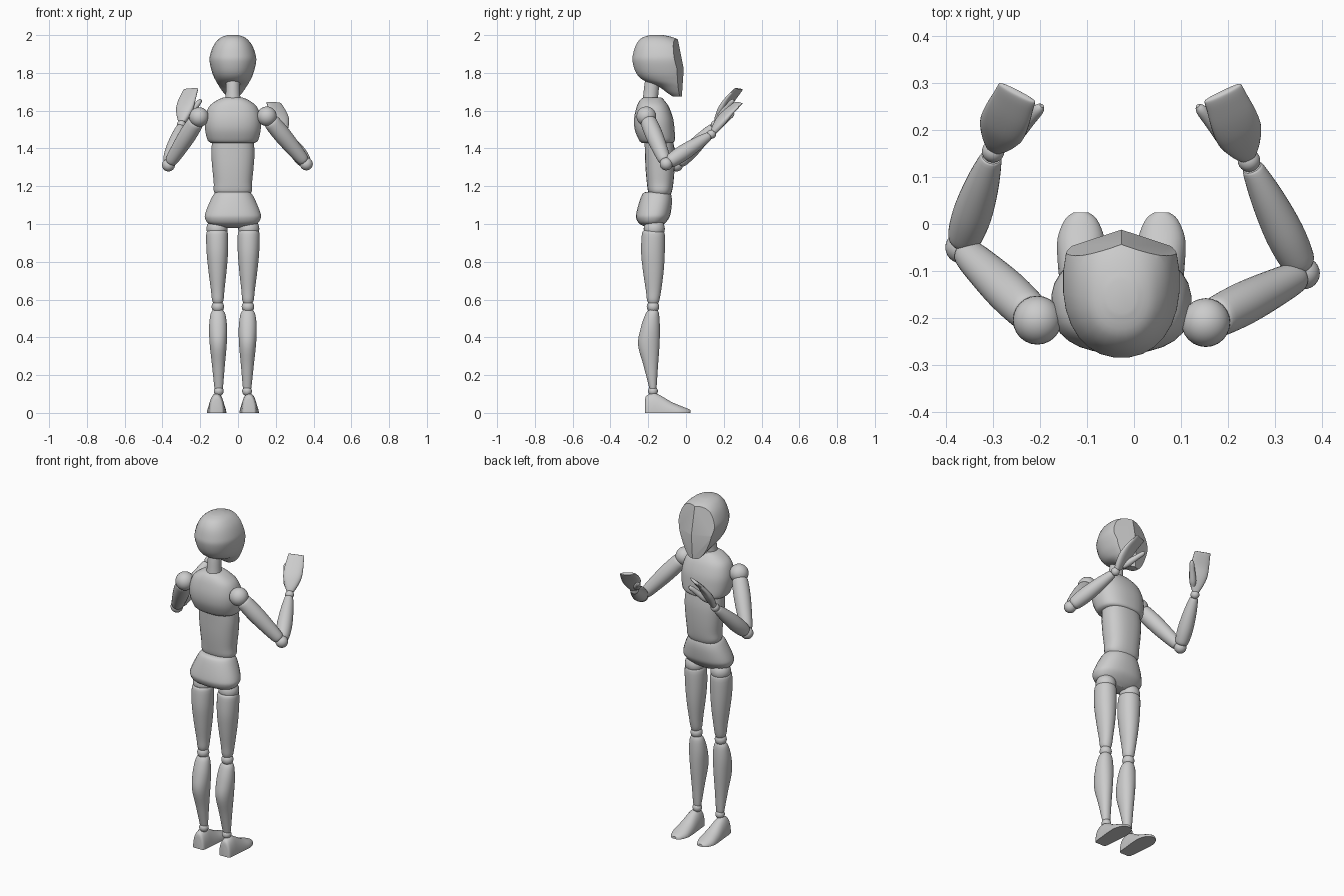
import bpy, bmesh, math
from mathutils import Vector

if "Cube" in bpy.data.objects:
    bpy.data.objects.remove(bpy.data.objects["Cube"])

CX = -0.027   # body centre line
N = 28        # sides of every lofted ring


def smooth_rings(rings, sub=4):
    """Catmull-Rom interpolation between ring tuples."""
    out = []
    for i in range(len(rings) - 1):
        a, b, c, d = (rings[max(0, min(len(rings) - 1, i + k))] for k in (-1, 0, 1, 2))
        for s in range(sub):
            t = s / sub
            out.append([0.5 * (2 * q + (r - p) * t + (2 * p - 5 * q + 4 * r - w) * t * t
                               + (3 * q - p - 3 * r + w) * t ** 3)
                        for p, q, r, w in zip(a, b, c, d)])
    return out + [rings[-1]]


def loft(name, rings, power=2.0, cuts=()):
    """Skin superellipse rings (centre, half axis U, half axis V), then slice flat with planes."""
    bm = bmesh.new()
    loops = []
    for r in smooth_rings([(*c, *u, *v) for c, u, v in rings]):
        c, u, v = Vector(r[0:3]), Vector(r[3:6]), Vector(r[6:9])
        loop = []
        for i in range(N):
            a = 2 * math.pi * (i + 0.5) / N
            ca, sa = math.cos(a), math.sin(a)
            loop.append(bm.verts.new(c + u * math.copysign(abs(ca) ** (2 / power), ca)
                                     + v * math.copysign(abs(sa) ** (2 / power), sa)))
        loops.append(loop)
    for A, B in zip(loops, loops[1:]):
        for i in range(N):
            j = (i + 1) % N
            bm.faces.new((A[i], A[j], B[j], B[i]))
    bm.faces.new(loops[0])
    bm.faces.new(loops[-1])
    for co, no in cuts:
        res = bmesh.ops.bisect_plane(bm, geom=bm.verts[:] + bm.edges[:] + bm.faces[:],
                                     plane_co=co, plane_no=no, clear_outer=True)
        edges = [e for e in res["geom_cut"] if isinstance(e, bmesh.types.BMEdge)]
        bmesh.ops.edgeloop_fill(bm, edges=edges)
    bmesh.ops.recalc_face_normals(bm, faces=bm.faces[:])
    me = bpy.data.meshes.new(name)
    bm.to_mesh(me)
    bm.free()
    ob = bpy.data.objects.new(name, me)
    bpy.context.collection.objects.link(ob)
    return ob


def stack(name, rows, power=2.0, cx=lambda z: CX, cuts=()):
    """Upright part from rows of (z, back y, front y, half width)."""
    return loft(name, [((cx(z), (y0 + y1) / 2, z), (rx, 0, 0), (0, (y1 - y0) / 2, 0))
                       for z, y0, y1, rx in rows], power, cuts)


def limb(name, a, b, rows):
    """Round limb from a to b with rows of (position 0..1, radius)."""
    d = (b - a).normalized()
    u = d.cross(Vector((0, 0, 1))).normalized()
    v = d.cross(u)
    return loft(name, [(a.lerp(b, t), u * r, v * r) for t, r in rows])


def ball(name, pos, r):
    bpy.ops.mesh.primitive_uv_sphere_add(segments=24, ring_count=16, radius=r, location=pos)
    bpy.context.object.name = name


# Head with a faceted, ridged face
tip = (CX, -0.012, 1.82)
face_cuts = [(tip, (s * 0.33, 1, lean)) for s in (-1, 1) for lean in (0.2, -0.07)]
stack("head", [(2.0, -.19, -.12, .03), (1.985, -.235, -.06, .068), (1.95, -.265, 0, .1),
               (1.9, -.281, .03, .12), (1.86, -.284, .04, .124), (1.8, -.265, .04, .11),
               (1.76, -.225, .035, .092), (1.73, -.15, .03, .074), (1.695, -.10, .02, .05),
               (1.675, -.07, .01, .03)], 2.2, cuts=face_cuts)
stack("neck", [(1.63, -.235, -.15, .045), (1.68, -.227, -.147, .039),
               (1.74, -.22, -.14, .037), (1.8, -.21, -.13, .037)])

# Torso
stack("chest", [(1.67, -.225, -.13, .05), (1.655, -.245, -.115, .085), (1.62, -.262, -.09, .128),
                (1.56, -.275, -.068, .148), (1.5, -.272, -.06, .148), (1.445, -.25, -.058, .135),
                (1.43, -.235, -.07, .118)], 2.4)
stack("abdomen", [(1.46, -.22, -.07, .108), (1.38, -.218, -.06, .115), (1.3, -.215, -.06, .11),
                  (1.22, -.208, -.066, .102), (1.17, -.2, -.075, .1), (1.14, -.18, -.09, .07)], 2.4)
stack("pelvis", [(1.17, -.21, -.095, .08), (1.16, -.23, -.08, .1), (1.12, -.247, -.074, .122),
                 (1.06, -.263, -.08, .146), (1.03, -.264, -.09, .148), (1.0, -.245, -.115, .125),
                 (.98, -.2, -.14, .05)], 2.3)

# Legs
for side, s in (("left", -1), ("right", 1)):
    line = lambda z: CX + s * (0.074 + 0.01 * z)
    ball(side + "_hip", (line(1), -.168, .975), .056)
    stack(side + "_thigh", [(.965, -.225, -.125, .048), (.945, -.234, -.112, .058),
                            (.85, -.238, -.112, .057), (.75, -.228, -.118, .048),
                            (.65, -.213, -.131, .036), (.6, -.207, -.14, .031),
                            (.58, -.2, -.147, .024)], 2.1, line)
    ball(side + "_knee", (line(.56), -.175, .562), .033)
    stack(side + "_calf", [(.545, -.2, -.15, .026), (.52, -.216, -.142, .04),
                           (.45, -.24, -.138, .048), (.36, -.254, -.14, .045),
                           (.25, -.225, -.148, .034), (.145, -.198, -.155, .024),
                           (.125, -.193, -.158, .02)], 2.1, line)
    ball(side + "_ankle", (line(.1), -.175, .115), .026)
    foot = [(-.217, .026, .07), (-.209, .036, .092), (-.175, .041, .105), (-.14, .044, .095),
            (-.08, .05, .06), (-.03, .05, .038), (.01, .034, .022), (.025, .015, .014)]
    loft(side + "_foot", [((CX + s * .086, y, 0), (w, 0, 0), (0, 0, h)) for y, w, h in foot],
         2.2, [((0, 0, 0), (0, 0, -1))])

# Arms: shoulder, elbow, wrist, fingertips, inward hand direction
arms = {
    "left": [(-.206, -.205, 1.566), (-.368, -.05, 1.312), (-.30, .155, 1.525),
             (-.25, .278, 1.718), (.09, -.02, .04)],
    "right": [(.153, -.21, 1.57), (.362, -.105, 1.318), (.245, .135, 1.475),
              (.19, .278, 1.645), (-.09, -.015, .035)],
}
for side, pts in arms.items():
    s = -1 if side == "left" else 1
    sh, el, wr, end, inner = map(Vector, pts)
    ball(side + "_shoulder", sh, .052)
    ball(side + "_elbow", el, .034)
    ball(side + "_wrist", wr, .024)
    limb(side + "_upper_arm", sh, el, [(.1, .038), (.15, .044), (.4, .046), (.7, .04),
                                       (.9, .033), (.94, .025)])
    limb(side + "_forearm", el, wr, [(.06, .028), (.12, .037), (.35, .042), (.65, .036),
                                     (.9, .025), (.94, .02)])
    # Mitten hand with slightly cupped palm, and thumb
    d = end - wr
    w = (inner - d * (inner.dot(d) / d.length_squared)).normalized()
    n = d.cross(w).normalized() * -s
    mitten = [(.07, .019, .015, 0), (.2, .034, .019, -.004), (.42, .05, .02, -.008),
              (.65, .051, .015, -.008), (.88, .046, .011, -.001), (.98, .044, .008, .003),
              (1.0, .04, .004, .004)]
    loft(side + "_hand", [(wr + d * t + n * o, w * a, n * b) for t, a, b, o in mitten], 2.4)
    thumb_base = wr + d * .2 + w * .02 + n * .004
    thumb_tip = end + Vector((-s * .054, -.026, -.06))
    limb(side + "_thumb", thumb_base, thumb_tip, [(0, .014), (.2, .019), (.6, .015),
                                                  (.9, .012), (1, .005)])

# Smooth shading with crisp edges
bpy.ops.object.select_all(action='SELECT')
bpy.context.view_layer.objects.active = bpy.data.objects["head"]
bpy.ops.object.shade_smooth_by_angle(angle=math.radians(35))
